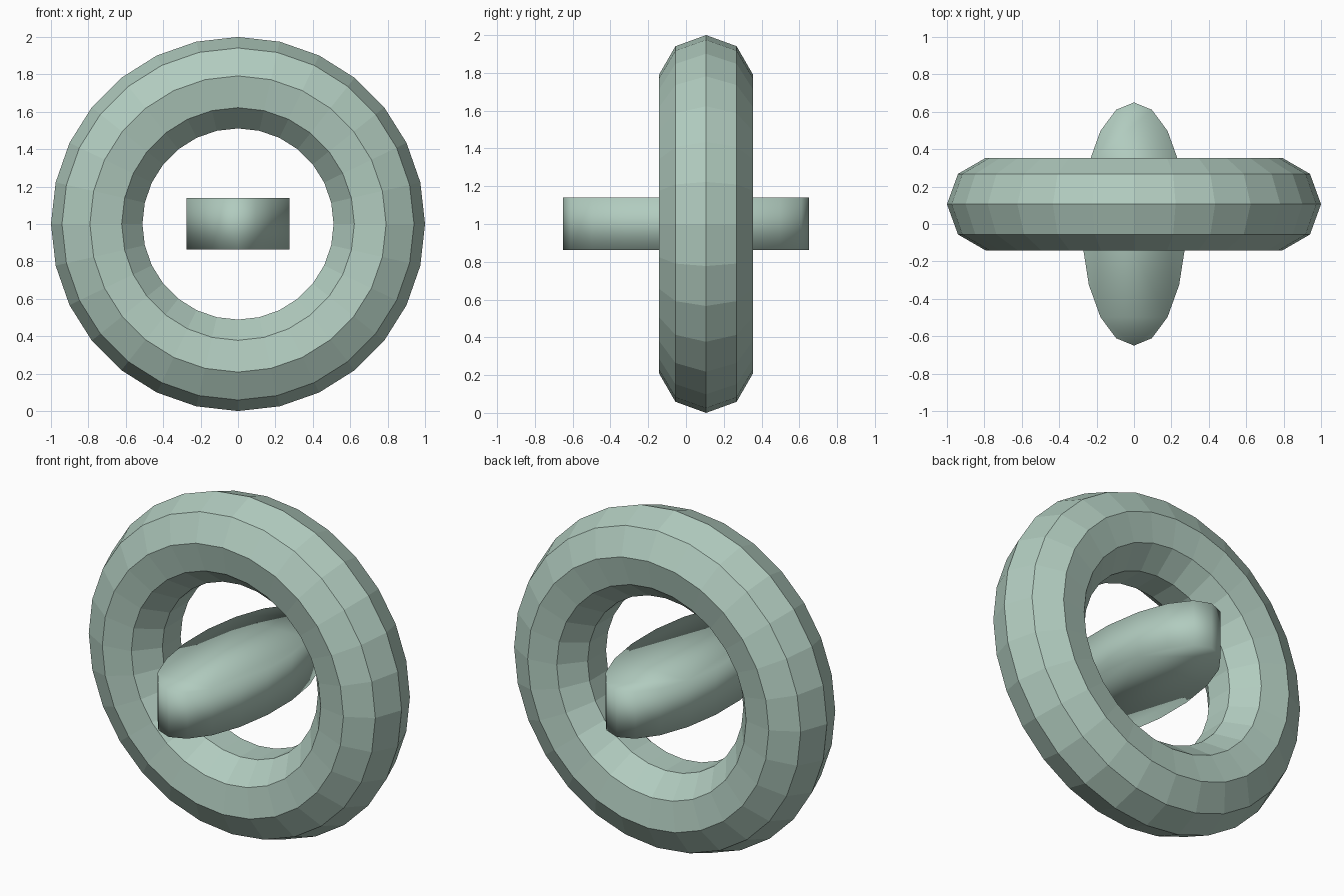
import bpy, bmesh, math

if "Cube" in bpy.data.objects:
    bpy.data.objects.remove(bpy.data.objects["Cube"])

mat = bpy.data.materials.new("pale sage green")
mat.diffuse_color = (0.44, 0.60, 0.52, 1.0)
mat.use_nodes = True
mat.node_tree.nodes["Principled BSDF"].inputs["Base Color"].default_value = mat.diffuse_color


def finish(name, bm, smooth):
    bmesh.ops.recalc_face_normals(bm, faces=bm.faces)
    for f in bm.faces:
        f.smooth = smooth
    mesh = bpy.data.meshes.new(name)
    bm.to_mesh(mesh)
    bm.free()
    mesh.materials.append(mat)
    obj = bpy.data.objects.new(name, mesh)
    bpy.context.collection.objects.link(obj)
    return obj


# Upright ring: 28 segments around, 9-sided cross-section, flat faces
SEG, SIDES, R, r = 28, 9, 0.748, 0.252
bm = bmesh.new()
rings = []
for i in range(SEG):
    a = 2 * math.pi * i / SEG
    ring = []
    for j in range(SIDES):
        b = 2 * math.pi * j / SIDES
        d = R + r * math.cos(b)
        ring.append(bm.verts.new((d * math.sin(a), 0.106 + r * math.sin(b), 1 + d * math.cos(a))))
    rings.append(ring)
for i in range(SEG):
    p, q = rings[i], rings[(i + 1) % SEG]
    for j in range(SIDES):
        k = (j + 1) % SIDES
        bm.faces.new((p[j], p[k], q[k], q[j]))
finish("ring", bm, False)

# Bar through the ring: stretched 18-sided cylinder, smooth shaded throughout
N = 18
bm = bmesh.new()
loops = [[bm.verts.new((0.279 * math.sin(2 * math.pi * i / N),
                        0.65 * math.cos(2 * math.pi * i / N), z)) for i in range(N)]
         for z in (0.863, 1.139)]
for i in range(N):
    k = (i + 1) % N
    bm.faces.new((loops[0][i], loops[0][k], loops[1][k], loops[1][i]))
for loop in loops:
    bm.faces.new(loop)
finish("centre_bar", bm, True)
